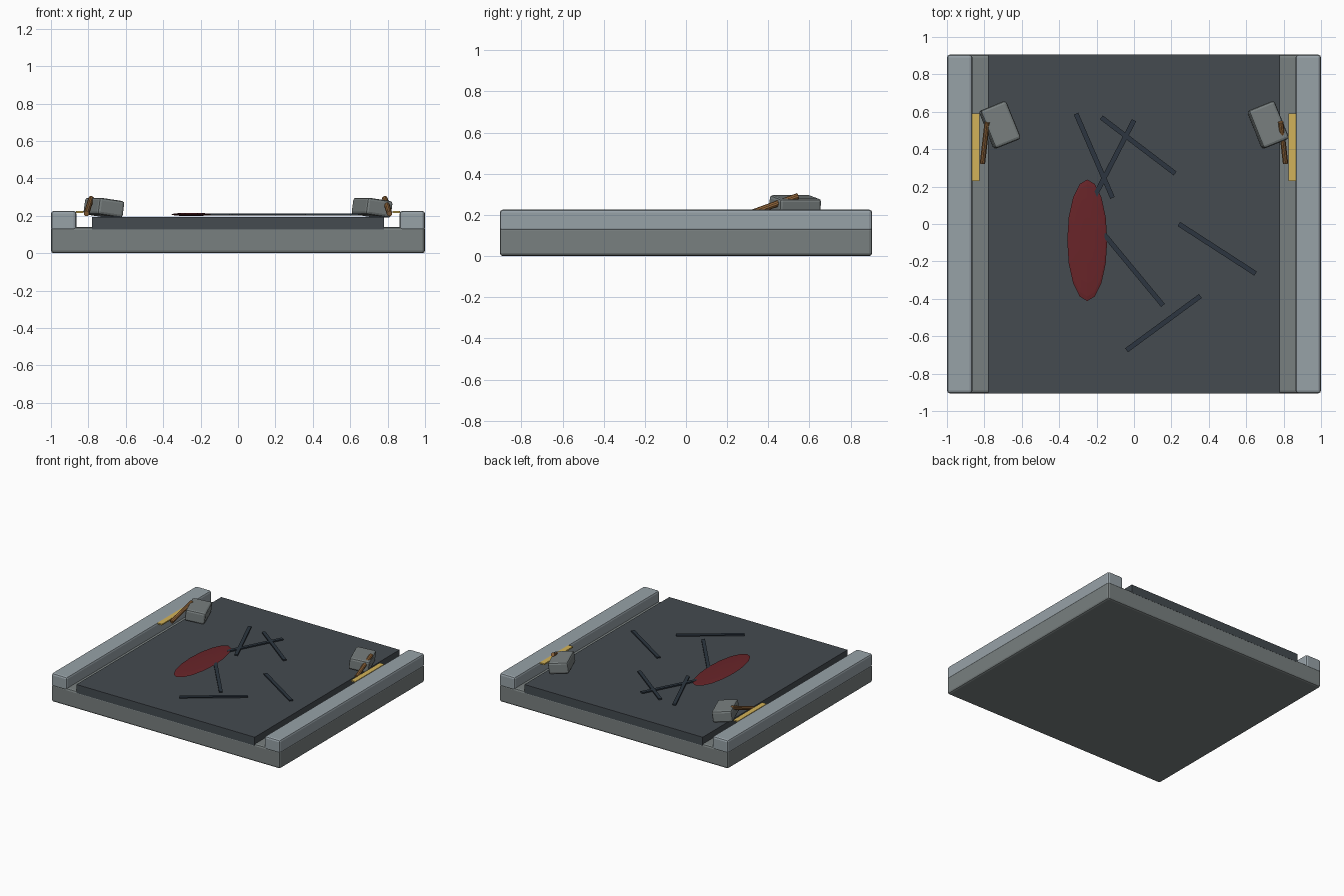
import bpy
from math import radians, atan2, hypot
from mathutils import Vector

if "Cube" in bpy.data.objects:
    bpy.data.objects.remove(bpy.data.objects["Cube"])


def material(name, rgb):
    m = bpy.data.materials.new(name)
    m.diffuse_color = (*rgb, 1)
    m.use_nodes = True
    m.node_tree.nodes["Principled BSDF"].inputs["Base Color"].default_value = m.diffuse_color
    return m


concrete = material("concrete", (0.19, 0.215, 0.215))
pale = material("pale_concrete", (0.31, 0.36, 0.39))
asphalt = material("asphalt", (0.058, 0.07, 0.08))
crack_mat = material("crack", (0.025, 0.036, 0.05))
red = material("dark_red", (0.14, 0.018, 0.022))
yellow = material("yellow", (0.65, 0.45, 0.1))
rust = material("rust", (0.3, 0.14, 0.045))


def finish(name, mat, bevel=0):
    ob = bpy.context.object
    ob.name = name
    ob.data.materials.append(mat)
    if bevel:
        b = ob.modifiers.new("bevel", 'BEVEL')
        b.width = bevel
        b.segments = 2
    return ob


def box(name, loc, size, mat, rot=(0, 0, 0), bevel=0):
    bpy.ops.mesh.primitive_cube_add(size=1, location=loc, rotation=rot)
    bpy.context.object.scale = size
    bpy.ops.object.transform_apply(location=False, rotation=False, scale=True)
    return finish(name, mat, bevel)


def rod(name, a, b, radius, mat):
    a, b = Vector(a), Vector(b)
    d = b - a
    bpy.ops.mesh.primitive_cylinder_add(
        vertices=10, radius=radius, depth=d.length, location=(a + b) / 2,
        rotation=d.to_track_quat('Z', 'Y').to_euler())
    return finish(name, mat)


# Slab and road surface
box("base_slab", (0, 0, 0.07), (2, 1.81, 0.14), concrete, bevel=0.015)
box("road_surface", (0, 0, 0.161), (1.56, 1.81, 0.067), asphalt)

# Both sides: curb, painted strip, bent rod, broken block
for s, side in ((-1, "left"), (1, "right")):
    box(side + "_curb", (s * 0.932, 0, 0.173), (0.136, 1.81, 0.106), pale, bevel=0.015)
    box(side + "_painted_strip", (s * 0.847, 0.41, 0.22), (0.04, 0.36, 0.01), yellow)
    rod(side + "_bent_rod", (s * 0.81, 0.325, 0.212), (s * 0.785, 0.545, 0.292), 0.015, rust)
    box(side + "_broken_block", (s * 0.717, 0.53, 0.243), (0.15, 0.22, 0.09), concrete,
        rot=(0, radians(8), radians(22)), bevel=0.015)

# Thin cracks lying on the road: end points in plan
cracks = [(-0.31, 0.59, -0.115, 0.14), (0.0, 0.555, -0.225, 0.12),
          (-0.175, 0.57, 0.22, 0.27), (-0.16, -0.055, 0.155, -0.435),
          (0.24, 0.0, 0.65, -0.265), (-0.04, -0.675, 0.355, -0.385)]
for i, (x0, y0, x1, y1) in enumerate(cracks):
    box(f"crack_{i + 1}", ((x0 + x1) / 2, (y0 + y1) / 2, 0.206),
        (hypot(x1 - x0, y1 - y0), 0.026, 0.01), crack_mat,
        rot=(0, 0, atan2(y1 - y0, x1 - x0)))

# Flattened red stain
bpy.ops.mesh.primitive_uv_sphere_add(segments=16, ring_count=8, radius=1,
                                     location=(-0.25, -0.087, 0.207))
bpy.context.object.scale = (0.107, 0.325, 0.009)
bpy.ops.object.transform_apply(location=False, rotation=False, scale=True)
finish("red_stain", red)
